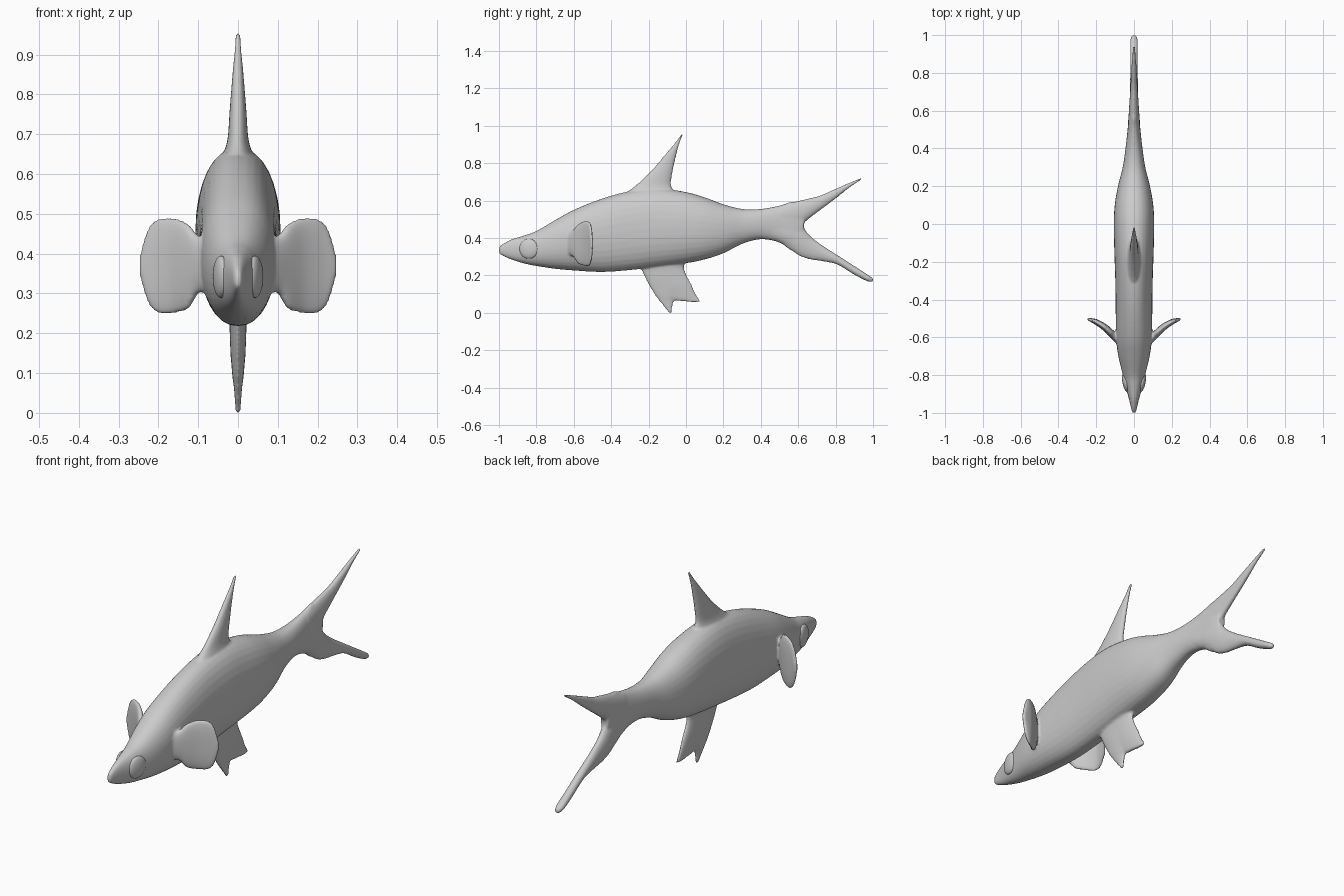
import bpy, bmesh, math
from mathutils import Vector, Matrix

if "Cube" in bpy.data.objects:
    bpy.data.objects.remove(bpy.data.objects["Cube"])

bm = bmesh.new()


def catmull(a, b, c, d, t):
    return 0.5 * (2 * b + (c - a) * t + (2 * a - 5 * b + 4 * c - d) * t * t
                  + (3 * b - a - 3 * c + d) * t ** 3)


def loft(rings, steps=5, sides=32, power=1.0):
    """Closed skin through (centre, half axis, half axis) rings."""
    rings = [[Vector(v) for v in r] for r in rings]
    n, fine = len(rings), []
    for i in range(n - 1):
        q = [rings[max(0, i - 1)], rings[i], rings[i + 1], rings[min(n - 1, i + 2)]]
        for s in range(steps):
            fine.append([catmull(*(r[k] for r in q), s / steps) for k in range(3)])
    fine.append(rings[-1])
    loops = []
    for c, a, b in fine:
        loop = []
        for j in range(sides):
            w = 2 * math.pi * j / sides
            u, v = math.cos(w), math.sin(w)
            u = math.copysign(abs(u) ** power, u)
            v = math.copysign(abs(v) ** power, v)
            loop.append(bm.verts.new(c + a * u + b * v))
        loops.append(loop)
    for p, q in zip(loops, loops[1:]):
        for j in range(sides):
            k = (j + 1) % sides
            bm.faces.new((p[j], p[k], q[k], q[j]))
    bm.faces.new(loops[0][::-1])
    bm.faces.new(loops[-1])


def along_y(rows, **kw):   # rows: y, bottom z, top z, half width
    loft([((0, y, (lo + hi) / 2), (w, 0, 0), (0, 0, (hi - lo) / 2))
          for y, lo, hi, w in rows], **kw)


def along_z(rows, **kw):   # rows: z, front y, back y, half width
    loft([((0, (f + b) / 2, z), (w, 0, 0), (0, (b - f) / 2, 0))
          for z, f, b, w in rows], **kw)


# Body
along_y([(-1.0, .32, .348, .006), (-.985, .307, .365, .013), (-.93, .283, .393, .026),
         (-.86, .262, .415, .045), (-.8, .25, .437, .059), (-.7, .235, .495, .083),
         (-.6, .226, .55, .095), (-.45, .218, .61, .097), (-.3, .228, .65, .099),
         (-.15, .245, .665, .104), (0, .265, .645, .107), (.1, .285, .617, .102),
         (.2, .318, .58, .085), (.3, .368, .555, .06), (.4, .393, .555, .045),
         (.5, .375, .573, .034), (.58, .33, .594, .028), (.63, .42, .55, .02)], power=.9)
# Tail lobes
along_y([(.5, .45, .573, .032), (.6, .46, .598, .027), (.66, .505, .612, .023),
         (.72, .55, .628, .019), (.8, .61, .663, .015), (.88, .673, .698, .01),
         (.94, .712, .722, .007)])
along_y([(.45, .393, .5, .036), (.53, .36, .5, .032), (.6, .308, .49, .027),
         (.66, .286, .415, .023), (.73, .275, .36, .021), (.81, .257, .308, .02),
         (.9, .203, .25, .02), (.97, .168, .205, .02), (1.0, .165, .185, .01)])
# Dorsal fin
along_z([(.58, -.42, -.03, .05), (.65, -.31, -.065, .036), (.69, -.258, -.08, .026),
         (.76, -.185, -.07, .021), (.85, -.108, -.05, .014), (.91, -.058, -.033, .009),
         (.955, -.026, -.015, .006)])
# Belly fin with a notched lower edge
along_z([(.3, -.29, 0, .035), (.24, -.245, -.02, .023), (.17, -.21, -.02, .02),
         (.1, -.17, -.035, .015), (.06, -.14, -.065, .01), (.0, -.092, -.077, .006)])
along_z([(.3, -.22, .02, .035), (.24, -.2, -.01, .023), (.15, -.16, .03, .019),
         (.1, -.12, .053, .014), (.07, -.08, .072, .01), (.057, .04, .074, .007)])
# Side fins: x, bottom z, top z, half thickness
for s in (1, -1):
    loft([((s * x, -.6 + (x - .1) * .66 + .018 * math.sin((x - .1) * 21), (lo + hi) / 2),
           (s * .5 * t, -.85 * t, 0), (0, 0, (hi - lo) / 2))
          for x, lo, hi, t in [(.06, .31, .43, .02), (.1, .3, .445, .02),
                               (.125, .262, .474, .02), (.16, .25, .49, .018),
                               (.2, .25, .488, .015), (.225, .275, .465, .011),
                               (.24, .32, .42, .008), (.247, .35, .39, .006)]],
         power=.85)

bmesh.ops.recalc_face_normals(bm, faces=bm.faces[:])
mesh = bpy.data.meshes.new("fish_body")
bm.to_mesh(mesh)
bm.free()
fish = bpy.data.objects.new("fish_body", mesh)
bpy.context.collection.objects.link(fish)

# Fuse the parts into one skin and soften the joints
remesh = fish.modifiers.new("fuse", 'REMESH')
remesh.mode = 'VOXEL'
remesh.voxel_size = .006
remesh.use_smooth_shade = True
soft = fish.modifiers.new("soften", 'SMOOTH')
soft.factor = .5
soft.iterations = 5

# Eyes
for s, name in ((1, "eye_left"), (-1, "eye_right")):
    bpy.ops.mesh.primitive_uv_sphere_add(segments=32, ring_count=16, radius=1)
    eye = bpy.context.object
    eye.name = name
    eye.matrix_world = (Matrix.Translation((s * .043, -.84, .342))
                        @ Matrix.Rotation(s * math.radians(-12), 4, 'Z')
                        @ Matrix.Diagonal((.018, .052, .053, 1)))
    bpy.ops.object.shade_smooth()
